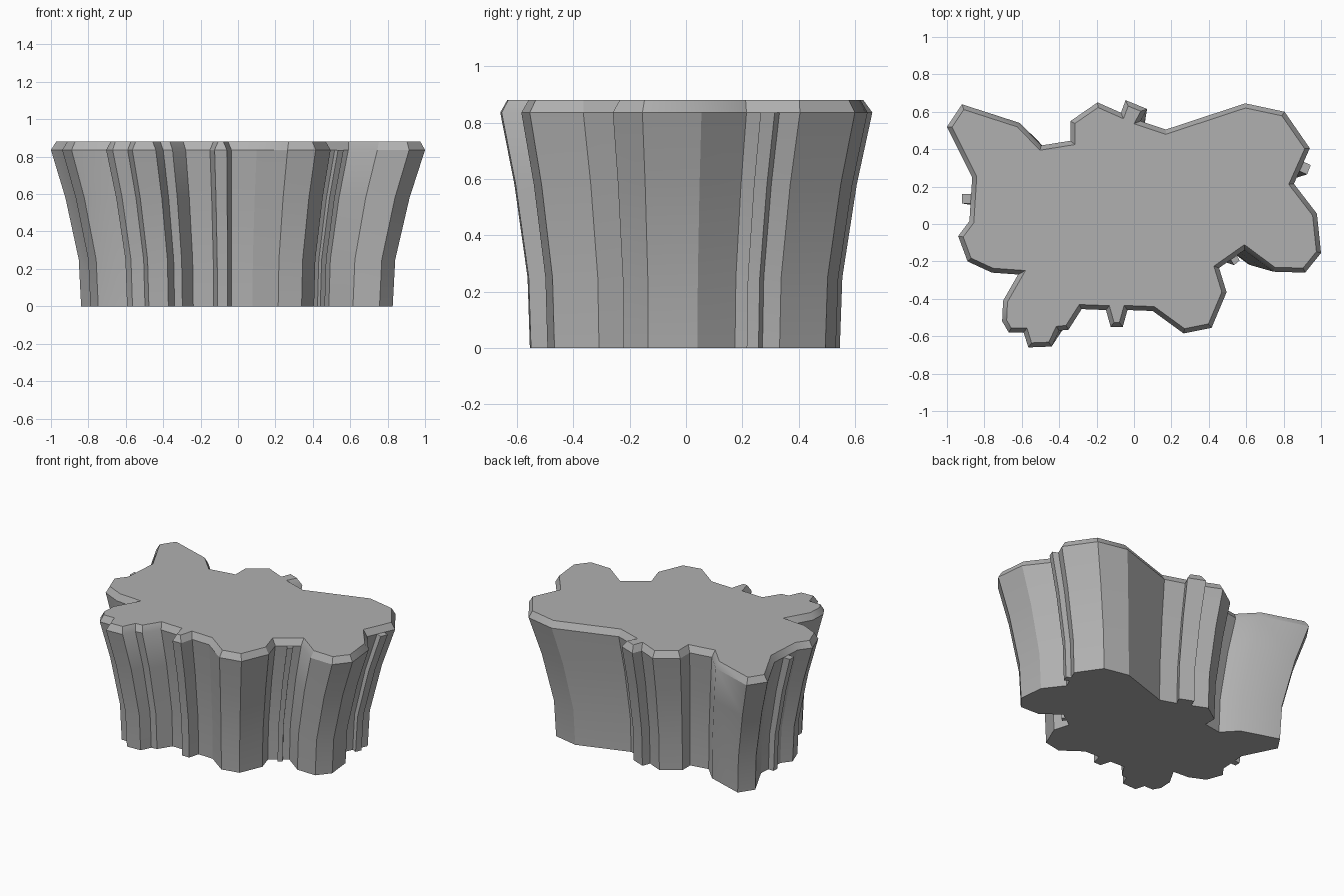
import bpy, bmesh, math
from mathutils import Vector

if "Cube" in bpy.data.objects:
    bpy.data.objects.remove(bpy.data.objects["Cube"])

# Widest outline of the rock (at z = 0.836), clockwise from the back left
OUTLINE = [(-1.0, .52), (-.92, .64), (-.61, .54), (-.495, .42), (-.34, .445), (-.34, .55),
           (-.195, .65), (-.07, .595), (-.045, .662), (.07, .615), (.035, .55), (.17, .505),
           (.595, .645), (.805, .60), (.94, .405), (.855, .215), (.978, .055), (1.0, -.155),
           (.915, -.26), (.745, -.255), (.59, -.14), (.455, -.235), (.495, -.365),
           (.415, -.555), (.265, -.585), (.10, -.465), (-.035, -.46), (-.06, -.55),
           (-.125, -.55), (-.15, -.46), (-.28, -.455), (-.35, -.565), (-.40, -.57),
           (-.44, -.655), (-.565, -.66), (-.59, -.58), (-.67, -.58), (-.705, -.52),
           (-.70, -.41), (-.62, -.27), (-.76, -.26), (-.89, -.20), (-.94, -.065),
           (-.88, .015), (-.865, .25)]
# Height and scale of each cross-section, shrinking towards CENTRE
LEVELS = [(0, .833), (.25, .846), (.58, .92), (.836, 1)]
CENTRE = (-.035, -.03)

# Mid-grey stone
stone = bpy.data.materials.new("stone_grey")
stone.diffuse_color = (.435, .435, .435, 1)
stone.use_nodes = True
stone.node_tree.nodes["Principled BSDF"].inputs["Base Color"].default_value = stone.diffuse_color


def inset(points, d):
    """Mitred inward offset of a clockwise outline."""
    out = []
    for i, p in enumerate(points):
        a, p, b = Vector(points[i - 1]), Vector(p), Vector(points[(i + 1) % len(points)])
        u, v = (p - a).normalized(), (b - p).normalized()
        n, m = Vector((u.y, -u.x)), Vector((v.y, -v.x))
        out.append(p + (n + m) * d / (1 + n.dot(m)))
    return out


def loft(name, rings):
    """Closed solid through stacked rings, softly shaded along its flare."""
    bm = bmesh.new()
    loops = [[bm.verts.new((x, y, z)) for x, y in pts] for pts, z in rings]
    n = len(loops[0])
    for lo, hi in zip(loops, loops[1:]):
        for i in range(n):
            j = (i + 1) % n
            bm.faces.new((lo[i], lo[j], hi[j], hi[i]))
    bm.faces.new(loops[0])
    bm.faces.new(loops[-1])
    bmesh.ops.recalc_face_normals(bm, faces=bm.faces)
    me = bpy.data.meshes.new(name)
    bm.to_mesh(me)
    bm.free()
    me.materials.append(stone)
    ob = bpy.data.objects.new(name, me)
    bpy.context.collection.objects.link(ob)
    bpy.ops.object.select_all(action='DESELECT')
    ob.select_set(True)
    bpy.context.view_layer.objects.active = ob
    bpy.ops.object.shade_smooth_by_angle(angle=math.radians(30))


def flared(points):
    cx, cy = CENTRE
    return [([(cx + (x - cx) * s, cy + (y - cy) * s) for x, y in points], z)
            for z, s in LEVELS]


# Main rock with bevelled rim
loft("rock_body", flared(OUTLINE) + [(inset(OUTLINE, .024), .88)])

# Thin ribs tucked under the rim
RIBS = {"left_rib": [(-.92, .11), (-.92, .16), (-.80, .16), (-.80, .11)],
        "right_rib": [(.945, .315), (.925, .265), (.80, .32), (.825, .37)],
        "front_rib": [(.565, -.195), (.535, -.22), (.46, -.10), (.49, -.075)]}
for name, quad in RIBS.items():
    loft(name, flared(quad))
